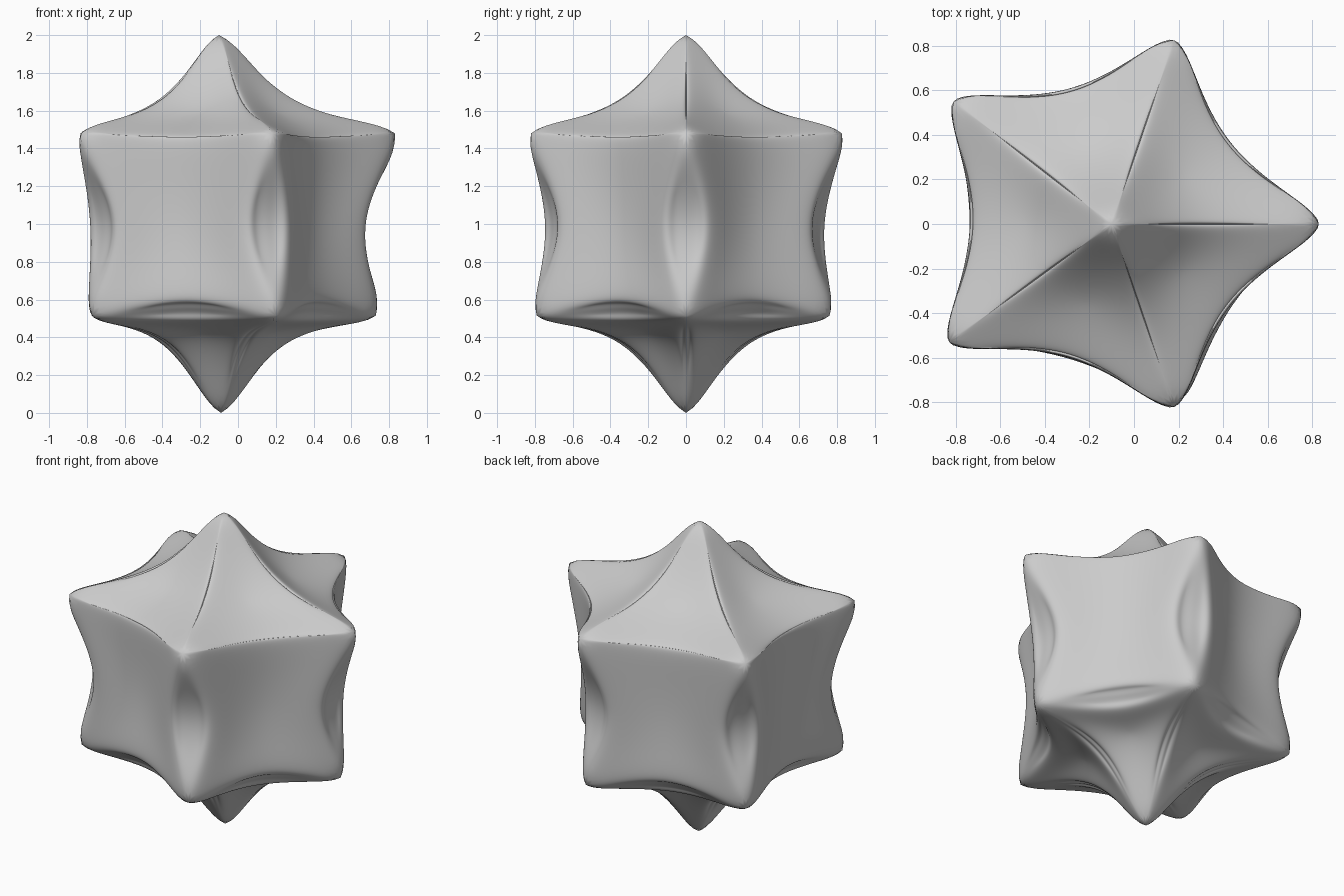
import bpy, bmesh
from mathutils import Vector

if "Cube" in bpy.data.objects:
    bpy.data.objects.remove(bpy.data.objects["Cube"])

CX = -0.1
CENTRE = Vector((CX, 0, 1))
# Tips: two five-pointed rings and two poles
plan_up = [(.83, 0), (.18, .825), (-.81, .55), (-.83, -.53), (.18, -.82)]
plan_lo = [(.73, 0), (.18, .76), (-.77, .49), (-.77, -.49), (.2, -.79)]
targets, faces, edges = [], [], {}


def add(p):
    targets.append(Vector(p))
    return len(targets) - 1


up = [add((x, y, 1.48)) for x, y in plan_up]
lo = [add((x, y, .515)) for x, y in plan_lo]
top, bottom = add((CX, 0, 2)), add((CX + .01, 0, 0))


def pulled(a, b, scale, z):
    """Midpoint of two tips, scaled towards the axis and set to height z."""
    m = (targets[a] + targets[b]) / 2
    return Vector((CX + (m.x - CX) * scale, m.y * scale, z))


def side_point(a, b, scale, z, width, towards):
    """Point on one side of the scooped lens that replaces an edge."""
    m = pulled(a, b, scale, z)
    t = (targets[b] - targets[a]).cross(m - CENTRE).normalized()
    if t.dot(Vector(towards) - m) < 0:
        t = -t
    k = add(m + t * width)
    edges.setdefault((min(a, b), max(a, b)), [m]).append(k)
    return k


def panel(corners, specs, centre):
    """Dished panel: one quad per corner, meeting at the centre."""
    n = len(corners)
    mids = [side_point(corners[i], corners[(i + 1) % n], *specs[i], centre)
            for i in range(n)]
    c = add(centre)
    for i, k in enumerate(corners):
        faces.append((k, mids[i], c, mids[i - 1]))


# Edge scoops: scale, height, half width
RIM, LOW, POST = (.865, 1.45, .025), (.875, .555, .085), (.87, 1, .125)
RIDGE, KEEL = (.85, 1.655, .025), (.85, .37, .05)
for i in range(5):
    j = (i + 1) % 5
    u, v, p, q = up[i], up[j], lo[i], lo[j]
    panel([p, q, v, u], [LOW, POST, RIM, POST], pulled(u, v, .86, 1))
    panel([u, v, top], [RIM, RIDGE, RIDGE], pulled(u, v, .53, 1.585))
    panel([q, p, bottom], [LOW, KEEL, KEEL], pulled(p, q, .54, .425))

# Lens along each edge
for (a, b), (m, s, t) in edges.items():
    c = add(m)
    faces += [(a, s, c), (s, b, c), (b, t, c), (t, a, c)]

mesh = bpy.data.meshes.new("star_body")
mesh.from_pydata([tuple(t) for t in targets], [], faces)
bm = bmesh.new()
bm.from_mesh(mesh)
bmesh.ops.recalc_face_normals(bm, faces=bm.faces)
# Partly sharp lens outlines and tips
crease = bm.edges.layers.float.new("crease_edge")
for e in bm.edges:
    if {len(f.verts) for f in e.link_faces} == {3, 4}:
        e[crease] = .3
point = bm.verts.layers.float.new("crease_vert")
bm.verts.ensure_lookup_table()
for i in range(12):
    bm.verts[i][point] = .35
bm.to_mesh(mesh)
bm.free()
mesh.shade_smooth()

body = bpy.data.objects.new("star_body", mesh)
bpy.context.collection.objects.link(body)
sub = body.modifiers.new("smooth", 'SUBSURF')
sub.levels = sub.render_levels = 2

# Adjust the cage so that the smoothed surface passes through the points
for step in range(16):
    bpy.context.view_layer.update()
    ev = body.evaluated_get(bpy.context.evaluated_depsgraph_get())
    now = [v.co.copy() for v in ev.data.vertices[:len(targets)]]
    for vert, t, n in zip(mesh.vertices, targets, now):
        vert.co += (t - n) * .8
    mesh.update()
    body.update_tag()
sub.levels = sub.render_levels = 4
